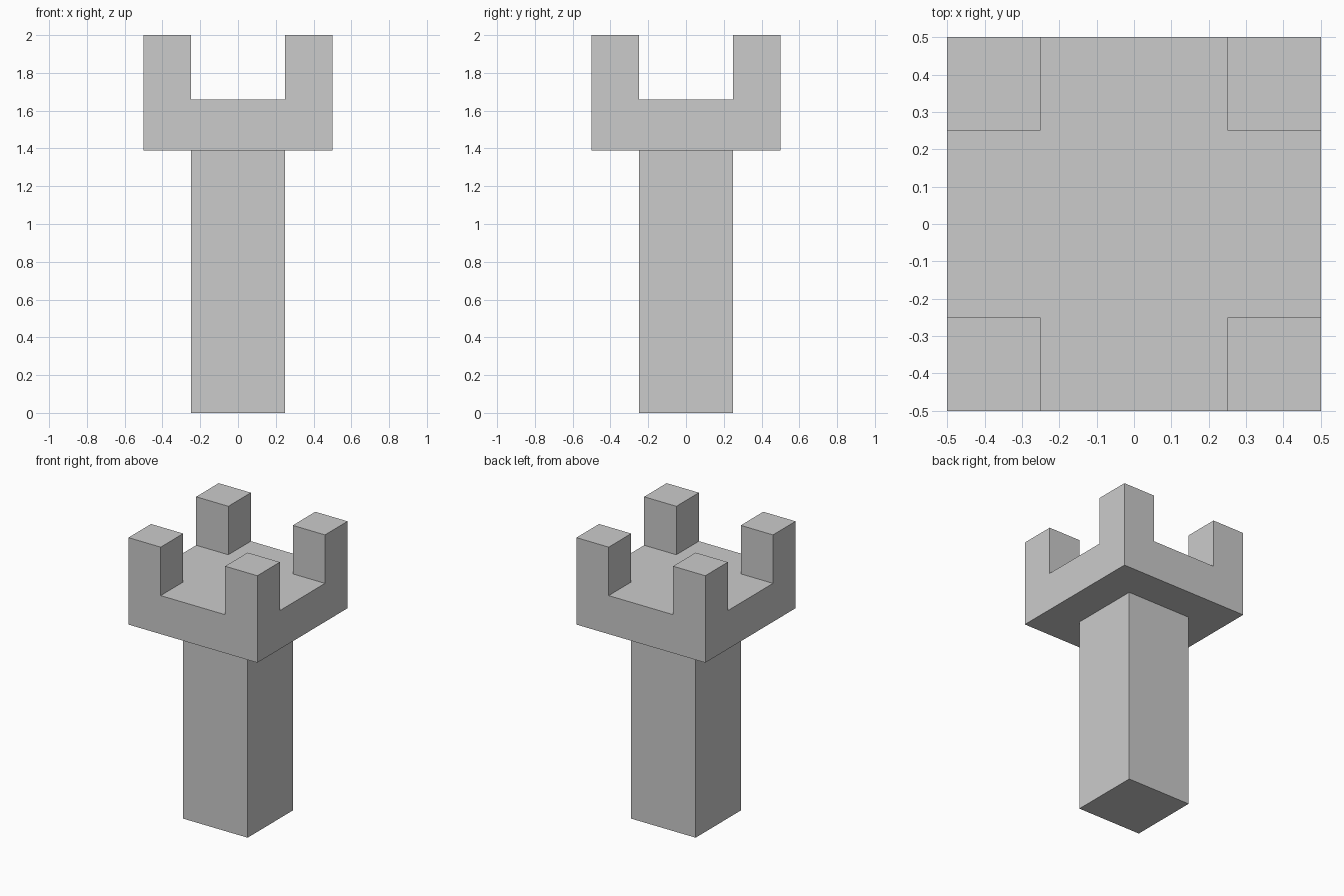
import bpy, bmesh, math

if "Cube" in bpy.data.objects:
    bpy.data.objects.remove(bpy.data.objects["Cube"])

SHAFT_BOTTOM, HEAD_BOTTOM, HEAD_TOP, MERLON_TOP = 0.0, 1.39, 1.66, 2.0


def extrude_to(bm, faces, z):
    """Extrude a set of faces vertically so the new faces lie at height z."""
    geom = bmesh.ops.extrude_face_region(bm, geom=faces)["geom"]
    for item in geom:
        if isinstance(item, bmesh.types.BMVert):
            item.co.z = z
    return [item for item in geom if isinstance(item, bmesh.types.BMFace)]


bm = bmesh.new()

# Head slab: a 4 x 4 grid thickened upwards
bmesh.ops.create_grid(bm, x_segments=4, y_segments=4, size=0.5)
for v in bm.verts:
    v.co.z = HEAD_BOTTOM
underside = list(bm.faces)
top = extrude_to(bm, underside, HEAD_TOP)
underside = [f for f in bm.faces if all(abs(v.co.z - HEAD_BOTTOM) < 1e-4 for v in f.verts)]

# Four corner merlons
corners = [f for f in top
           if min(abs(c) for c in f.calc_center_median().xy) > 0.25]
extrude_to(bm, corners, MERLON_TOP)

# Square shaft from the middle four cells down to the ground
middle = [f for f in underside
          if max(abs(c) for c in f.calc_center_median().xy) < 0.25]
extrude_to(bm, middle, SHAFT_BOTTOM)

# Merge coplanar cells into clean flat faces
bmesh.ops.recalc_face_normals(bm, faces=bm.faces)
bmesh.ops.dissolve_limit(bm, angle_limit=math.radians(1),
                         verts=bm.verts, edges=bm.edges)
bmesh.ops.recalc_face_normals(bm, faces=bm.faces)

mesh = bpy.data.meshes.new("tower")
bm.to_mesh(mesh)
bm.free()
bpy.context.collection.objects.link(bpy.data.objects.new("tower", mesh))
